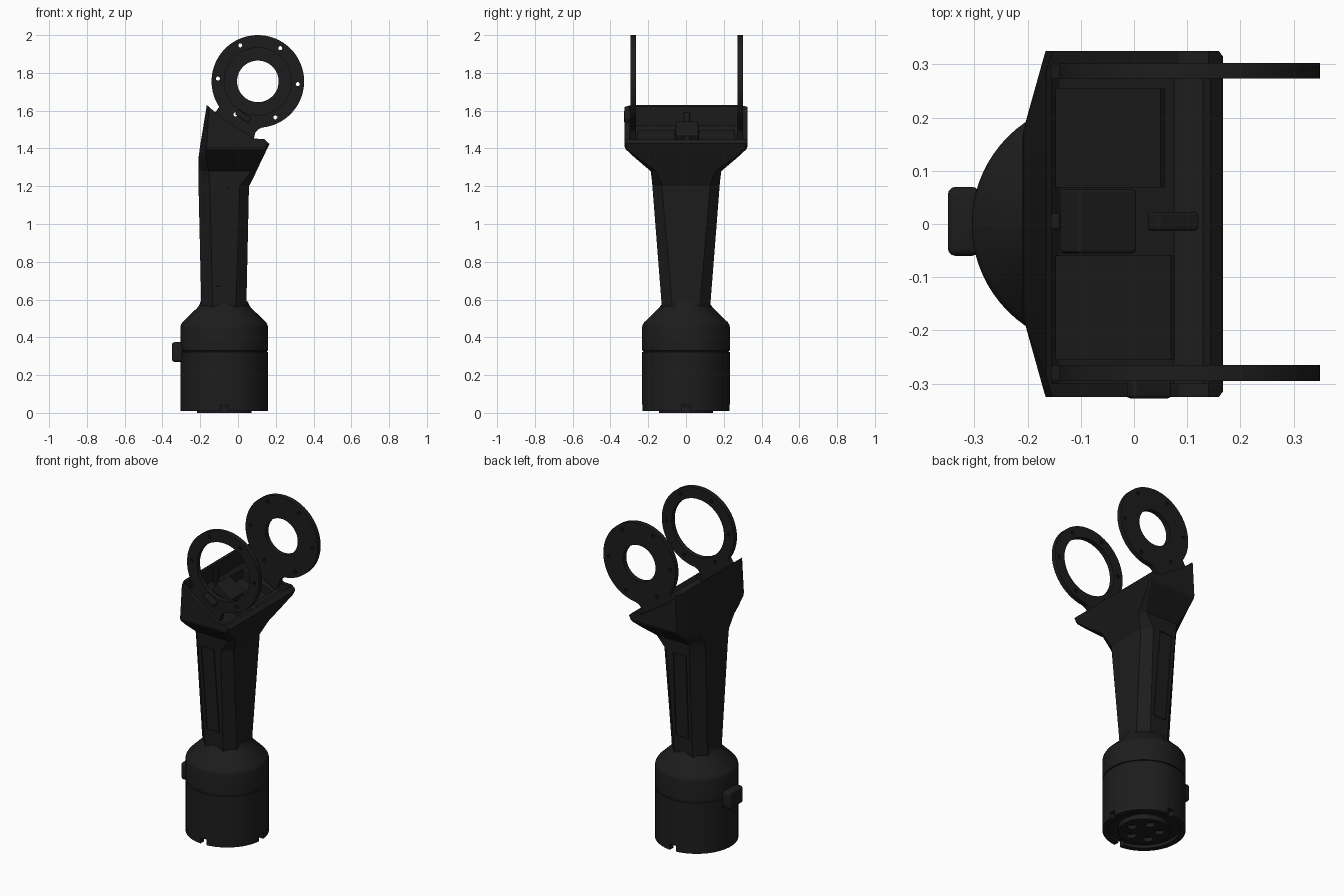
import bpy, bmesh, math
from mathutils import Matrix, Vector

if "Cube" in bpy.data.objects:
    bpy.data.objects.remove(bpy.data.objects["Cube"], do_unlink=True)

AXIS_X = -0.073          # centre line of the handle
TILT = 0.57              # lean of the ring plates

black = bpy.data.materials.new("black_plastic")
black.use_nodes = True
black.diffuse_color = (0.012, 0.012, 0.012, 1)
black.node_tree.nodes["Principled BSDF"].inputs["Base Color"].default_value = black.diffuse_color


def make(name, bm):
    bmesh.ops.recalc_face_normals(bm, faces=bm.faces)
    mesh = bpy.data.meshes.new(name)
    bm.to_mesh(mesh)
    bm.free()
    obj = bpy.data.objects.new(name, mesh)
    bpy.context.collection.objects.link(obj)
    mesh.materials.append(black)
    return obj


def activate(obj):
    bpy.ops.object.select_all(action='DESELECT')
    obj.select_set(True)
    bpy.context.view_layer.objects.active = obj


def smooth(obj, angle=30):
    activate(obj)
    bpy.ops.object.shade_smooth_by_angle(angle=math.radians(angle))


def cut(obj, cutter):
    cutter.hide_render = True
    mod = obj.modifiers.new("cut", 'BOOLEAN')
    mod.operation, mod.solver, mod.object = 'DIFFERENCE', 'EXACT', cutter
    activate(obj)
    bpy.ops.object.modifier_apply(modifier=mod.name)
    bpy.data.objects.remove(cutter, do_unlink=True)


def box(name, centre, size, rot=None, bevel=0):
    bm = bmesh.new()
    bmesh.ops.create_cube(bm, size=1)
    bmesh.ops.scale(bm, vec=size, verts=bm.verts)
    if bevel:
        bmesh.ops.bevel(bm, geom=bm.edges[:], offset=bevel, segments=3,
                        profile=0.5, affect='EDGES')
    bm.transform(Matrix.Translation(centre) @ (rot or Matrix()))
    return make(name, bm)


def cylinder(name, centre, radius, depth):
    bm = bmesh.new()
    bmesh.ops.create_cone(bm, cap_ends=True, segments=24, radius1=radius,
                          radius2=radius, depth=depth,
                          matrix=Matrix.Translation(centre))
    return make(name, bm)


def side_prism(name, outline, y0, y1):
    """Extrude an x-z outline from y0 to y1."""
    bm = bmesh.new()
    face = bm.faces.new([bm.verts.new((x, y0, z)) for x, z in outline])
    new = bmesh.ops.extrude_face_region(bm, geom=[face])["geom"]
    bmesh.ops.translate(bm, vec=(0, y1 - y0, 0),
                        verts=[v for v in new if isinstance(v, bmesh.types.BMVert)])
    return make(name, bm)


def lathe(name, profile, segments=72):
    bm = bmesh.new()
    verts = [bm.verts.new((r, 0, z)) for r, z in profile]
    edges = [bm.edges.new(p) for p in zip(verts, verts[1:])]
    bmesh.ops.spin(bm, geom=verts + edges, axis=(0, 0, 1), cent=(0, 0, 0),
                   angle=math.tau, steps=segments, use_duplicate=False)
    bmesh.ops.remove_doubles(bm, verts=bm.verts, dist=1e-4)
    bm.transform(Matrix.Translation((AXIS_X, 0, 0)))
    return make(name, bm)


# Round base with a seam, shoulder and recessed underside
base = lathe("base", [(0, 0), (0.144, 0), (0.144, 0.03), (0.2, 0.03), (0.2, 0.01),
                      (0.232, 0.01), (0.232, 0.322), (0.226, 0.324), (0.226, 0.328),
                      (0.232, 0.33), (0.232, 0.455), (0.229, 0.467), (0.221, 0.48),
                      (0.142, 0.557), (0.131, 0.572), (0.125, 0.59), (0, 0.59)])
for i in range(4):
    a = i * math.pi / 2
    spot = Vector((AXIS_X + 0.22 * math.cos(a), 0.22 * math.sin(a), 0.02))
    cut(base, box("notch", spot, (0.06, 0.04, 0.05), Matrix.Rotation(a, 4, 'Z')))
for i in range(5):
    a = i * math.tau / 5
    spot = (AXIS_X + 0.085 * math.cos(a), 0.085 * math.sin(a), 0)
    cut(base, cylinder("socket", spot, 0.028, 0.05))
smooth(base)

# Release knob at the side of the base
smooth(box("side_knob", (-0.32, 0.005, 0.322), (0.06, 0.13, 0.104), bevel=0.015))


# Handle and flared head, lofted through chamfered sections
def section(z, back, front, half, back_dx, back_dy, front_c):
    side = [(front - front_c, half), (front, half - front_c)]
    rear = [(back, half - back_dy), (back + back_dx, half)]
    upper = rear + side
    return [(x, y, z) for x, y in upper] + [(x, -y, z) for x, y in reversed(upper)]


levels = [(0.52, -0.193, 0.045, 0.124, 0.06, 0.06, 0.055),
          (0.60, -0.195, 0.045, 0.131, 0.06, 0.06, 0.055),
          (1.20, -0.209, 0.058, 0.178, 0.06, 0.07, 0.05),
          (1.225, -0.21, 0.072, 0.180, 0.06, 0.07, 0.045),
          (1.28, -0.21, 0.098, 0.187, 0.055, 0.07, 0.03),
          (1.35, -0.209, 0.131, 0.270, 0.04, 0.1, 0.015),
          (1.395, -0.203, 0.153, 0.319, 0.035, 0.125, 0.01),
          (1.41, -0.201, 0.16, 0.325, 0.035, 0.125, 0.01),
          (1.65, -0.162, 0.275, 0.325, 0.01, 0.03, 0.01)]
bm = bmesh.new()
loops = [[bm.verts.new(p) for p in section(*lv)] for lv in levels]
for low, high in zip(loops, loops[1:]):
    for i in range(len(low)):
        j = (i + 1) % len(low)
        bm.faces.new((low[i], low[j], high[j], high[i]))
bm.faces.new(loops[0])
bm.faces.new(loops[-1])
handle = make("handle", bm)

# Sloping rim, open tray and motor pockets
cut(handle, side_prism("rim_cut", [(-0.4, 1.632), (-0.165, 1.63), (-0.09, 1.565),
                                   (0.085, 1.452), (0.14, 1.45), (0.165, 1.425),
                                   (0.5, 1.42), (0.5, 2), (-0.4, 2)], -0.4, 0.4))
cut(handle, side_prism("tray_cut", [(-0.148, 1.7), (-0.165, 1.52), (-0.14, 1.49),
                                    (0.075, 1.405), (0.13, 1.425), (0.3, 1.7)],
                       -0.3, 0.3))
for y0, y1, front in ((0.07, 0.255, 0.07), (-0.255, -0.06, 0.09)):
    cut(handle, side_prism("pocket_cut", [(-0.14, 1.6), (-0.15, 1.44),
                                          (front - 0.02, 1.365), (front, 1.5)], y0, y1))

# Long shallow panels on both sides of the handle
for s in (1, -1):
    lean = Matrix.Rotation(-s * 0.077, 4, 'X') @ Matrix.Rotation(-0.02, 4, 'Y')
    cut(handle, box("panel_cut", (-0.077, s * 0.158, 0.935), (0.09, 0.012, 0.53), lean))
    box("side_panel", (-0.077, s * 0.15, 0.935), (0.08, 0.014, 0.52), lean)
smooth(handle, 20)

# Fittings inside the head
slope = Matrix.Rotation(TILT, 4, 'Y')
box("circuit_block", (-0.07, 0.005, 1.475), (0.13, 0.12, 0.08), slope, bevel=0.006)
box("centre_rib", (0.085, 0.005, 1.42), (0.12, 0.035, 0.04), slope, bevel=0.006)
box("back_rib", (-0.15, 0.005, 1.54), (0.02, 0.03, 0.1), bevel=0.004)


# Upright ring plates with a foot that sinks into the tray
def add_spline(curve, points):
    sp = curve.splines.new('POLY')
    sp.points.add(len(points) - 1)
    for p, (x, y) in zip(sp.points, points):
        p.co = (x, y, 0, 1)
    sp.use_cyclic_u = True


def circle(radius, count, cx=0, cy=0):
    return [(cx + radius * math.cos(math.tau * i / count),
             cy + radius * math.sin(math.tau * i / count)) for i in range(count)]


def ring_plate(name, y, hole):
    curve = bpy.data.curves.new(name, 'CURVE')
    curve.dimensions, curve.fill_mode, curve.extrude = '2D', 'BOTH', 0.015
    start, end = math.radians(-52), math.radians(246)
    arc = [start + (end - start) * i / 72 for i in range(73)]
    outline = [(0.245 * math.cos(a), 0.245 * math.sin(a)) for a in arc]
    outline += [(-0.1, -0.25), (-0.115, -0.31), (0.145, -0.31), (0.145, -0.265),
                (0.135, -0.235), (0.138, -0.215)]
    add_spline(curve, outline)
    add_spline(curve, circle(hole, 64))
    for i in range(6):
        a = math.tau * i / 6 + 0.5
        add_spline(curve, circle(0.011, 10, 0.212 * math.cos(a), 0.212 * math.sin(a)))
    obj = bpy.data.objects.new(name, curve)
    bpy.context.collection.objects.link(obj)
    curve.materials.append(black)
    obj.matrix_world = (Matrix.Translation((0.105, y, 1.755)) @ slope
                        @ Matrix.Rotation(math.pi / 2, 4, 'X'))
    activate(obj)
    bpy.ops.object.convert(target='MESH')
    smooth(bpy.context.object)


ring_plate("right_ring_plate", -0.28, 0.178)
ring_plate("left_ring_plate", 0.288, 0.11)

# Small connector on the outside of the right plate
box("plate_connector", (0.028, -0.31, 1.57), (0.085, 0.035, 0.03), slope, bevel=0.006)
